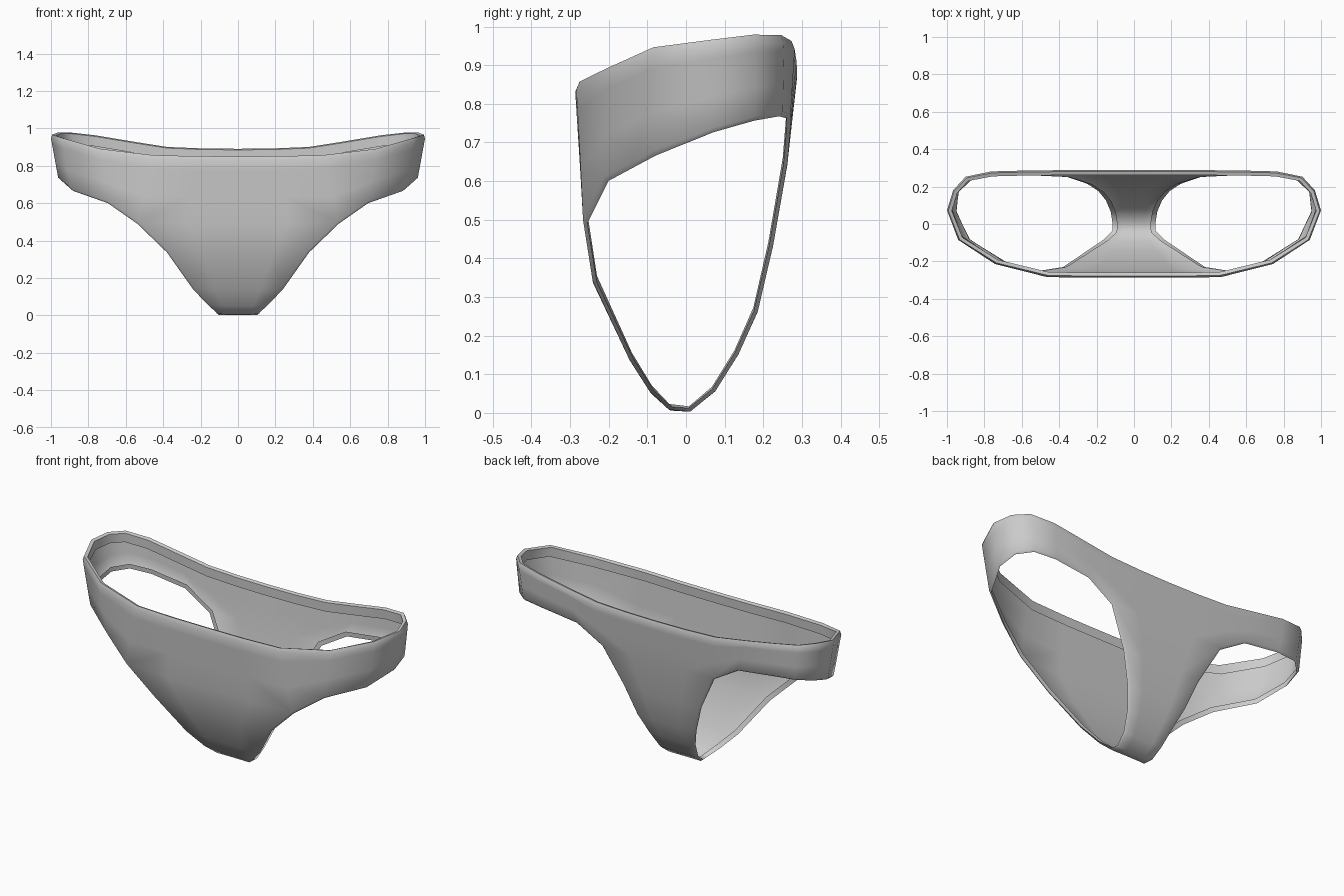
import bpy, bmesh, math
from mathutils import Vector

cube = bpy.data.objects.get("Cube")
if cube:
    bpy.data.objects.remove(cube, do_unlink=True)

# Fabric material
fabric = bpy.data.materials.new("grey fabric")
fabric.use_nodes = True
GREY = (0.6, 0.6, 0.6, 1)
fabric.diffuse_color = GREY
fabric.node_tree.nodes["Principled BSDF"].inputs["Base Color"].default_value = GREY

# Band columns on the +x half, front centre to back centre: (waist point, lower point)
BAND = [
    ((0, -.288, .850), (0, -.265, .49)),
    ((.23, -.288, .851), (.27, -.265, .49)),
    ((.46, -.285, .857), (.54, -.265, .49)),
    ((.74, -.217, .890), (.70, -.21, .60)),
    ((.94, -.09, .945), (.89, -.085, .665)),
    ((1.003, .07, .965), (.96, .07, .725)),
    ((.97, .18, .978), (.945, .18, .755)),
    ((.90, .255, .977), (.87, .25, .767)),
    ((.76, .283, .962), (.74, .27, .762)),
    ((.57, .288, .930), (.52, .27, .735)),
    ((.38, .290, .900), (.36, .262, .64)),
    ((.19, .290, .892), (.18, .262, .64)),
    ((0, .290, .890), (0, .262, .64)),
]

# Leg edge of the centre panel, from the front band under to the back band
PANEL = [
    (.54, -.265, .49), (.38, -.24, .335), (.24, -.145, .135), (.16, -.09, .05),
    (.115, -.04, .006), (.115, .01, .003), (.125, .075, .055), (.15, .135, .15),
    (.19, .185, .26), (.25, .225, .43), (.36, .262, .64),
]


def add_grid(bm, rows):
    """Skin a grid of points with quads."""
    grid = [[bm.verts.new(p) for p in row] for row in rows]
    for r0, r1 in zip(grid, grid[1:]):
        for i in range(len(r0) - 1):
            bm.faces.new((r0[i], r0[i + 1], r1[i + 1], r1[i]))


def add_hem(bm, edges, pull, steps):
    """Fold an open edge inwards; each step is (inset, distance past the edge)."""
    frames = {}
    for v in {v for e in edges for v in e.verts}:
        ends = [e.other_vert(v).co for e in v.link_edges if e in edges]
        out = v.normal.cross(ends[1] - ends[0]).normalized()
        mid = sum((f.calc_center_median() for f in v.link_faces), Vector()) / len(v.link_faces)
        if out.dot(mid - v.co) > 0:
            out = -out
        frames[v] = (v.co.copy(), v.normal.copy(), out)
    pairs = [(e.link_loops[0].vert, e.link_loops[0].link_loop_next.vert) for e in edges]
    for v, (co, n, out) in frames.items():
        v.co = co - out * pull
    prev = {v: v for v in frames}
    for inset, past in steps:
        new = {v: bm.verts.new(co - n * inset + out * (past - pull))
               for v, (co, n, out) in frames.items()}
        for a, b in pairs:
            bm.faces.new((prev[b], prev[a], new[a], new[b]))
        prev = new


bm = bmesh.new()
for side in (1, -1):
    flip = Vector((side, 1, 1))
    # Waistband and hips
    add_grid(bm, [[Vector(w).lerp(Vector(l), t) * flip for w, l in BAND]
                  for t in (0, .2, .6, 1)])
    # Front panel, gusset and back panel
    add_grid(bm, [[Vector((x * f, y, z)) * flip for f in (0, .5, 1)]
                  for x, y, z in PANEL])
bmesh.ops.remove_doubles(bm, verts=bm.verts[:], dist=.0005)

# Point all faces outwards
bmesh.ops.recalc_face_normals(bm, faces=bm.faces[:])
if max(bm.faces, key=lambda f: f.calc_center_median().x).normal.x < 0:
    bmesh.ops.reverse_faces(bm, faces=bm.faces[:])
bm.normal_update()

# Rolled waist hem and thin leg hems
boundary = [e for e in bm.edges if e.is_boundary]
waist = {e for e in boundary if e.verts[0].co.z > .8}
legs = set(boundary) - waist
add_hem(bm, waist, .02, [(.010, .02), (.028, .012), (.022, -.04)])
add_hem(bm, legs, .012, [(.010, .012), (.014, -.015)])

mesh = bpy.data.meshes.new("briefs")
bm.to_mesh(mesh)
bm.free()
mesh.materials.append(fabric)
briefs = bpy.data.objects.new("briefs", mesh)
bpy.context.collection.objects.link(briefs)

# Smooth cloth with sharp hem folds
bpy.ops.object.select_all(action='DESELECT')
briefs.select_set(True)
bpy.context.view_layer.objects.active = briefs
bpy.ops.object.shade_smooth_by_angle(angle=math.radians(50))
